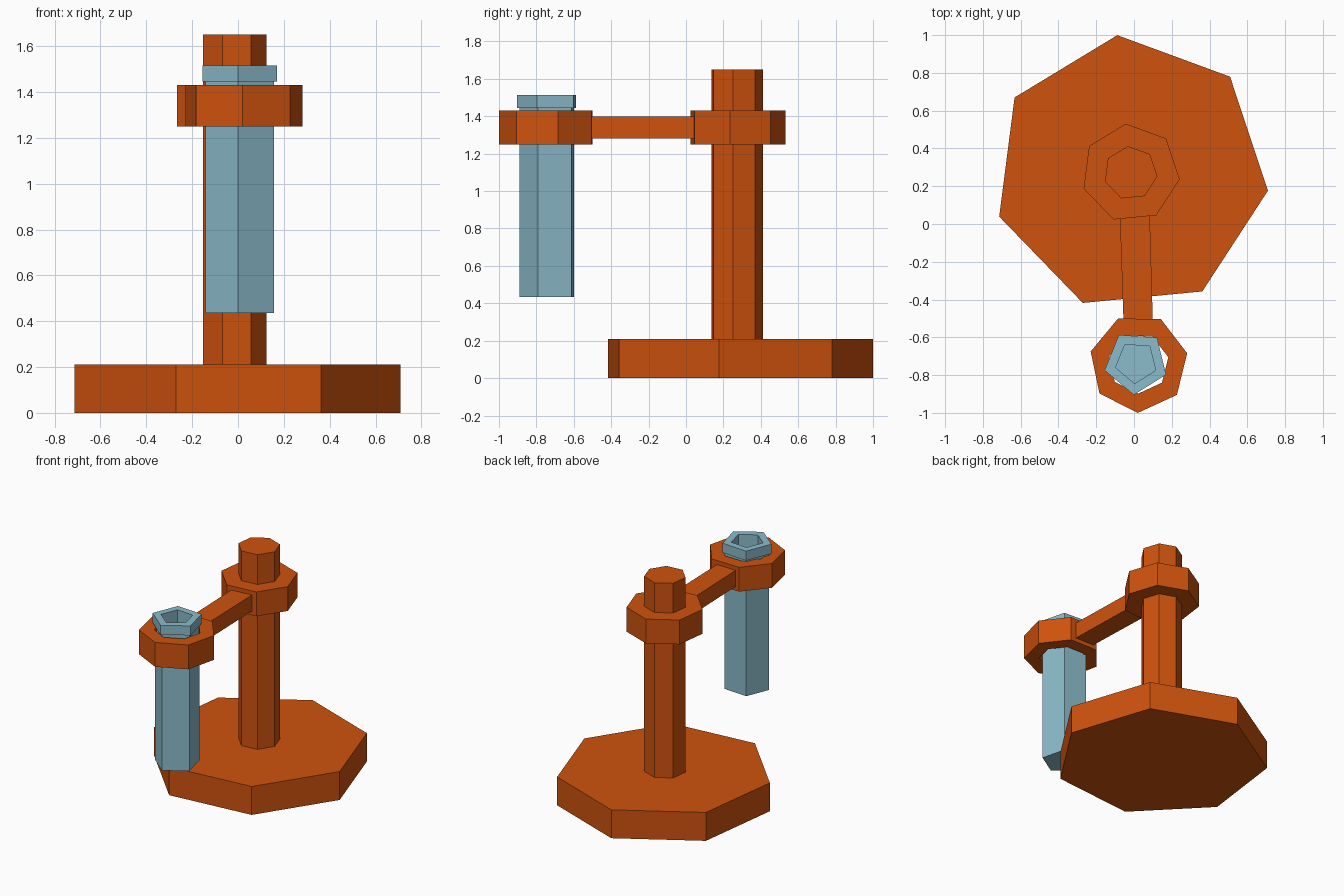
import bpy, math

if "Cube" in bpy.data.objects:
    bpy.data.objects.remove(bpy.data.objects["Cube"])


def material(name, rgb):
    m = bpy.data.materials.new(name)
    m.diffuse_color = (*rgb, 1)
    m.use_nodes = True
    m.node_tree.nodes["Principled BSDF"].inputs["Base Color"].default_value = m.diffuse_color
    return m


ORANGE = material("burnt orange", (0.62, 0.085, 0.004))
BLUE = material("pale blue", (0.26, 0.50, 0.60))


def lathe(name, sides, centre, angle, profile, mat, ring=False):
    """Sweep an (r, z) profile round a polygon; close it with caps or as a ring."""
    verts, faces = [], []
    for r, z in profile:
        for i in range(sides):
            a = math.radians(angle) + math.tau * i / sides
            verts.append((centre[0] + r * math.cos(a), centre[1] + r * math.sin(a), z))
    n = len(profile)
    for k in range(n if ring else n - 1):
        a, b = k * sides, (k + 1) % n * sides
        for i in range(sides):
            j = (i + 1) % sides
            faces.append((a + i, a + j, b + j, b + i))
    if not ring:
        faces.append(tuple(reversed(range(sides))))
        faces.append(tuple(range((n - 1) * sides, n * sides)))
    return make(name, verts, faces, mat)


def make(name, verts, faces, mat):
    me = bpy.data.meshes.new(name)
    me.from_pydata(verts, [], faces)
    me.materials.append(mat)
    ob = bpy.data.objects.new(name, me)
    bpy.context.collection.objects.link(ob)
    return ob


POST = (-0.018, 0.27)
HOLDER = (0.025, -0.738)

# Stand: base, post and collar share one axis
for name, r, z0, z1 in (("base", 0.733, 0, 0.21),
                        ("post", 0.143, 0.2, 1.65),
                        ("collar", 0.262, 1.25, 1.43)):
    lathe(name, 7, POST, 95.5, [(r, z0), (r, z1)], ORANGE)

# Ring that holds the tube
lathe("holder_ring", 7, HOLDER, -91,
      [(0.262, 1.25), (0.262, 1.43), (0.16, 1.43), (0.16, 1.25)][::-1], ORANGE, ring=True)

# Slightly angled arm between the collar and the ring
x0, x1, y0, y1 = -0.055, 0.10, -0.53, 0.10
verts = [(x + s, y, z) for z in (1.28, 1.40)
         for x, y, s in ((x0, y0, 0), (x1, y0, 0), (x1, y1, -0.018), (x0, y1, -0.022))]
make("arm", verts, [(3, 2, 1, 0), (4, 5, 6, 7), (0, 1, 5, 4),
                    (1, 2, 6, 5), (2, 3, 7, 6), (3, 0, 4, 7)], ORANGE)

# Five-sided tube: closed bottom, rim and hollow inside
lathe("tube", 5, (0.011, -0.733), -94,
      [(0.157, 0.435), (0.157, 1.445), (0.172, 1.445), (0.172, 1.515),
       (0.112, 1.515), (0.112, 0.49)], BLUE)
